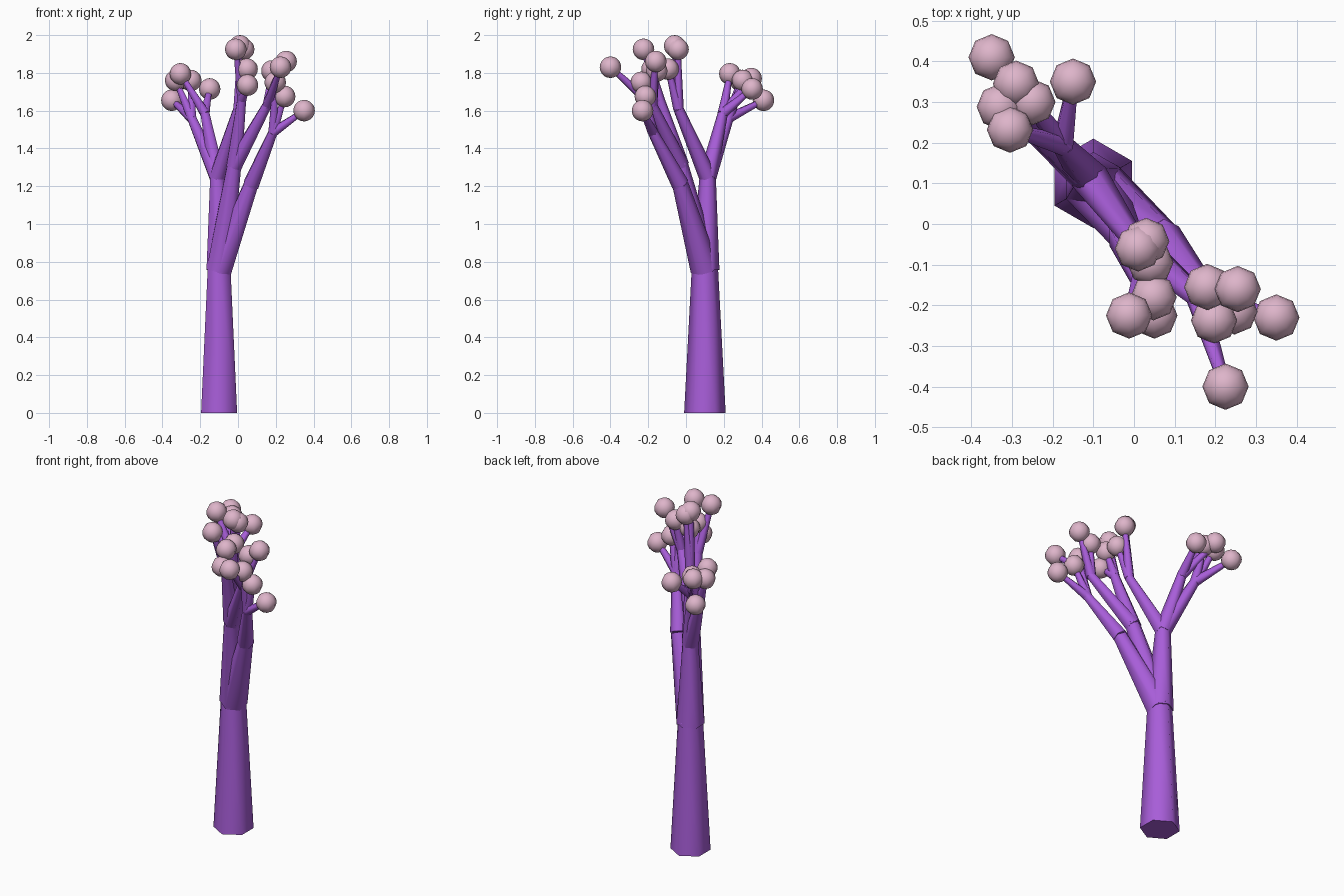
import bpy, bmesh
from mathutils import Vector, Matrix

if "Cube" in bpy.data.objects:
    bpy.data.objects.remove(bpy.data.objects["Cube"])


def material(name, rgb):
    m = bpy.data.materials.new(name)
    m.diffuse_color = (*rgb, 1)
    m.use_nodes = True
    m.node_tree.nodes["Principled BSDF"].inputs["Base Color"].default_value = m.diffuse_color
    return m


PURPLE = material("purple bark", (0.39, 0.11, 0.69))
PINK = material("pale pink", (0.73, 0.46, 0.59))


def finish(bm, name, mat):
    mesh = bpy.data.meshes.new(name)
    bm.to_mesh(mesh)
    bm.free()
    ob = bpy.data.objects.new(name, mesh)
    bpy.context.collection.objects.link(ob)
    mesh.materials.append(mat)
    bpy.ops.object.select_all(action='DESELECT')
    ob.select_set(True)
    bpy.context.view_layer.objects.active = ob
    bpy.ops.object.shade_smooth_by_angle(angle=1.15)


def limb(name, a, b, r1, r2, sides=6):
    """Tapered hexagonal limb between two points."""
    a, b = Vector(a), Vector(b)
    rot = Vector((0, 0, 1)).rotation_difference(b - a).to_matrix().to_4x4()
    bm = bmesh.new()
    bmesh.ops.create_cone(bm, cap_ends=True, segments=sides, radius1=r1, radius2=r2,
                          depth=(b - a).length,
                          matrix=Matrix.Translation((a + b) / 2) @ rot)
    finish(bm, name, PURPLE)


def ball(name, p):
    bm = bmesh.new()
    bmesh.ops.create_uvsphere(bm, u_segments=8, v_segments=10, radius=0.057,
                              matrix=Matrix.Translation(p))
    finish(bm, name, PINK)


# branch end -> list of (fork end, bud positions)
TREE = [
    ((-0.11, 0.115, 1.25), [
        ((-0.245, 0.225, 1.56), [(-0.35, 0.41, 1.655), (-0.33, 0.288, 1.76), (-0.25, 0.30, 1.76)]),
        ((-0.175, 0.195, 1.585), [(-0.15, 0.35, 1.715), (-0.305, 0.232, 1.795), (-0.29, 0.345, 1.77)]),
        ((0.0, -0.04, 1.61), [(0.01, -0.06, 1.943), (0.03, -0.042, 1.925), (0.04, -0.095, 1.82)]),
    ]),
    ((-0.02, -0.03, 1.31), [
        ((0.02, -0.14, 1.66), [(-0.012, -0.225, 1.925), (0.048, -0.18, 1.82), (0.05, -0.225, 1.735)]),
        ((0.155, -0.18, 1.63), [(0.18, -0.155, 1.81), (0.255, -0.16, 1.86), (0.225, -0.40, 1.83)]),
    ]),
    ((0.07, -0.03, 1.21), [
        ((0.185, -0.175, 1.485), [(0.35, -0.23, 1.60), (0.247, -0.215, 1.675), (0.197, -0.237, 1.75)]),
    ]),
]

# trunk
FORK = (-0.10, 0.10, 0.76)
limb("trunk", (-0.10, 0.10, 0), FORK, 0.11, 0.07)

# branches, forks, twigs and round buds
for i, (end, forks) in enumerate(TREE):
    limb(f"branch_{i}", FORK, end, 0.077, 0.043)
    for j, (tip, buds) in enumerate(forks):
        limb(f"fork_{i}_{j}", end, tip, 0.047, 0.027)
        for k, bud in enumerate(buds):
            limb(f"twig_{i}_{j}_{k}", tip, bud, 0.028, 0.014)
            ball(f"bud_{i}_{j}_{k}", bud)
